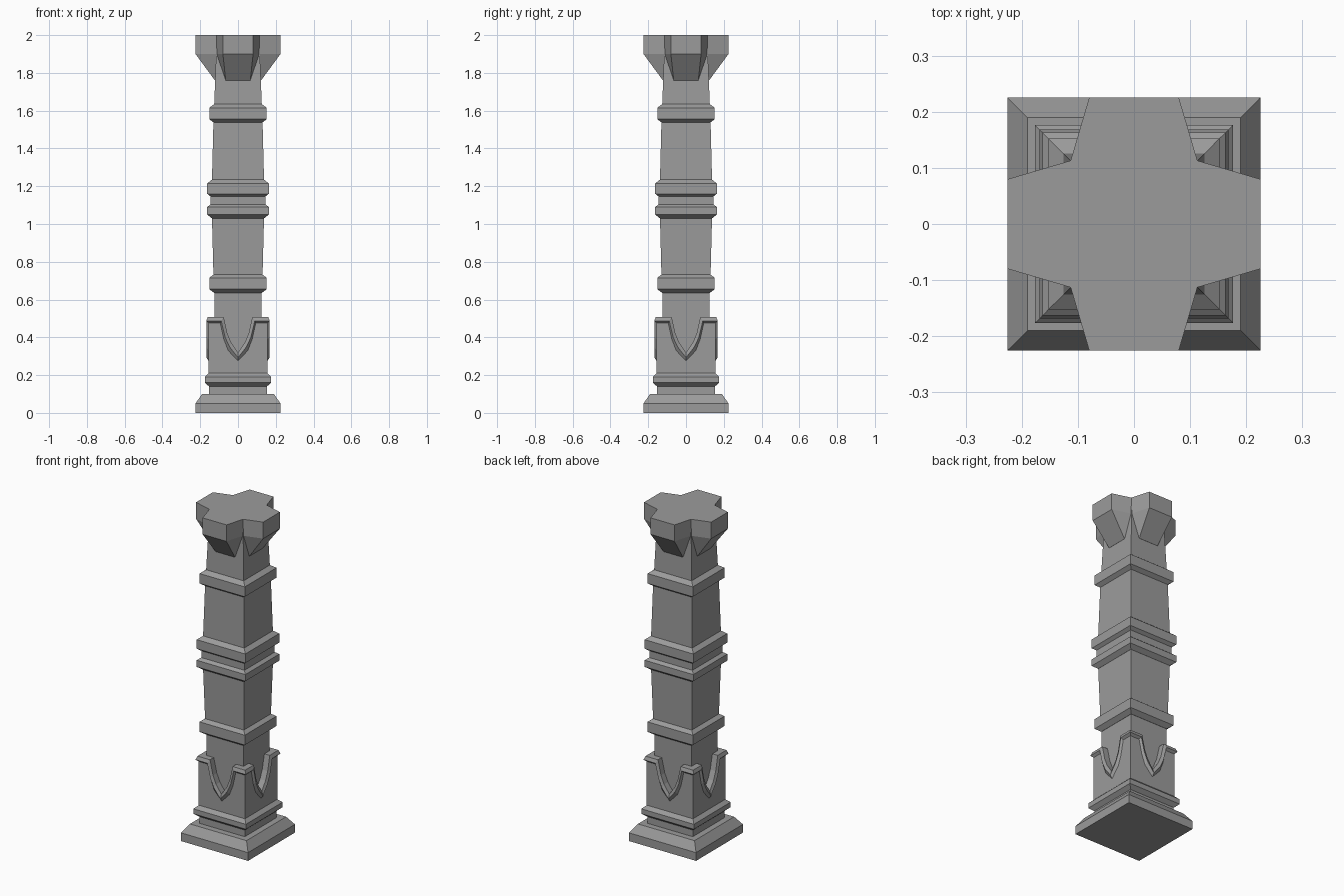
import bpy, bmesh
from math import pi
from mathutils import Matrix, Vector

cube = bpy.data.objects.get("Cube")
if cube:
    bpy.data.objects.remove(cube, do_unlink=True)

stone = bpy.data.materials.new("grey_stone")
stone.use_nodes = True
GREY = (0.33, 0.33, 0.33, 1)
stone.diffuse_color = GREY
stone.node_tree.nodes["Principled BSDF"].inputs["Base Color"].default_value = GREY


def finish(bm, name):
    bmesh.ops.remove_doubles(bm, verts=bm.verts, dist=0.0005)
    bmesh.ops.recalc_face_normals(bm, faces=bm.faces)
    mesh = bpy.data.meshes.new(name)
    bm.to_mesh(mesh)
    bm.free()
    mesh.materials.append(stone)
    obj = bpy.data.objects.new(name, mesh)
    bpy.context.collection.objects.link(obj)
    return obj


def bridge(bm, rows, closed):
    """Join successive rows of points with quads."""
    rows = [[bm.verts.new(p) for p in row] for row in rows]
    for a, b in zip(rows, rows[1:]):
        n = len(a)
        for i in range(n if closed else n - 1):
            j = (i + 1) % n
            bm.faces.new((a[i], a[j], b[j], b[i]))
    return rows


def square_loft(name, profile):
    """Square column from (half width, height) pairs."""
    bm = bmesh.new()
    rows = bridge(bm, [[(-r, -r, z), (r, -r, z), (r, r, z), (-r, r, z)]
                       for r, z in profile], True)
    bm.faces.new(rows[0])
    bm.faces.new(rows[-1])
    return finish(bm, name)


def spin_copies(bm):
    """Repeat the geometry on all four sides."""
    source = bm.verts[:] + bm.edges[:] + bm.faces[:]
    for k in range(1, 4):
        new = bmesh.ops.duplicate(bm, geom=source)["geom"]
        verts = [v for v in new if isinstance(v, bmesh.types.BMVert)]
        bmesh.ops.rotate(bm, verts=verts, matrix=Matrix.Rotation(k * pi / 2, 3, 'Z'))


# Stepped plinth with its moulding
square_loft("plinth", [
    (.225, 0), (.225, .05), (.19, .10), (.153, .10), (.153, .14),
    (.176, .16), (.176, .19), (.155, .21)])

# Shaft, swelling gently towards the middle
square_loft("shaft", [
    (.122, .2), (.125, .64), (.13, .73), (.138, 1.04), (.145, 1.10),
    (.145, 1.15), (.138, 1.23), (.13, 1.54), (.126, 1.63), (.112, 2)])

# Raised bands
for name, z, h, inner, outer in [
        ("lower_band", .635, .10, .126, .152),
        ("middle_band_lower", 1.03, .08, .138, .163),
        ("middle_band_upper", 1.14, .095, .138, .163),
        ("upper_band", 1.535, .10, .126, .152)]:
    square_loft(name, [(inner, z), (outer, z + .02), (outer, z + h - .02),
                       (inner, z + h)])

# Casing around the lower shaft, with a pointed notch and raised rim on each side
NOTCH_LOW = [(.094, .475), (.075, .39), (.052, .33), (0, .275)]
NOTCH_MID = [(.089, .487), (.068, .40), (.045, .35), (0, .293)]
NOTCH_TOP = [(.076, .508), (.056, .42), (.035, .37), (0, .32)]


def notch_row(depth, curve, level=None):
    half = [(depth, curve[0][1])] + curve
    full = [(-x, z) for x, z in half] + [(x, z) for x, z in half[-2::-1]]
    return [(x, -depth, z if level is None else level) for x, z in full]


bm = bmesh.new()
bridge(bm, [notch_row(.155, NOTCH_LOW, .20), notch_row(.155, NOTCH_LOW),
            notch_row(.168, NOTCH_MID), notch_row(.160, NOTCH_TOP),
            notch_row(.120, NOTCH_TOP)], False)
spin_copies(bm)
finish(bm, "notched_casing")

# Four tapering brackets forming the cross-shaped capital
bm = bmesh.new()
points = []
for s in (-1, 1):
    points += [(s * .08, -.225, 2), (s * .08, -.225, 1.9),
               (s * .065, -.122, 1.76), (s * .113, -.113, 2),
               (s * .113, -.113, 1.9), (s * .06, -.05, 1.78),
               (s * .05, -.05, 2)]
verts = [bm.verts.new(Vector(p)) for p in points]
bmesh.ops.convex_hull(bm, input=verts)
bmesh.ops.dissolve_limit(bm, angle_limit=.02, verts=bm.verts, edges=bm.edges)
spin_copies(bm)
finish(bm, "capital_brackets")
